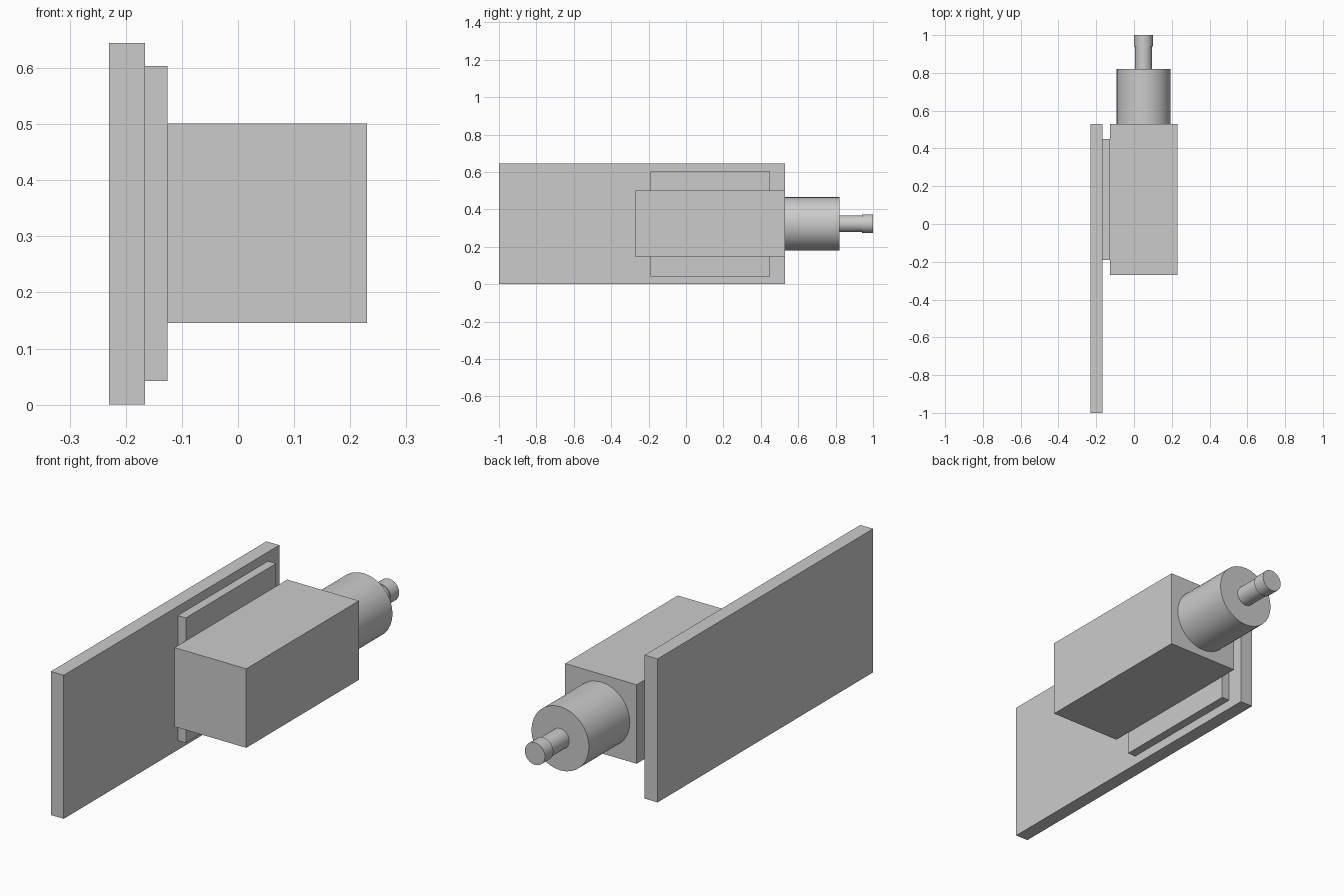
import bpy
import bmesh
from math import pi, cos, sin

cube = bpy.data.objects.get("Cube")
if cube:
    bpy.data.objects.remove(cube, do_unlink=True)

grey = bpy.data.materials.new("plain_grey")
grey.use_nodes = True
GREY = (0.6, 0.6, 0.6, 1)
grey.diffuse_color = GREY
grey.node_tree.nodes["Principled BSDF"].inputs["Base Color"].default_value = GREY

AXIS_X, AXIS_Z = 0.051, 0.323
SIDES = 32


def finish(bm, name):
    bmesh.ops.recalc_face_normals(bm, faces=bm.faces)
    mesh = bpy.data.meshes.new(name)
    bm.to_mesh(mesh)
    bm.free()
    mesh.materials.append(grey)
    obj = bpy.data.objects.new(name, mesh)
    bpy.context.collection.objects.link(obj)
    return obj


def box(name, xs, ys, zs):
    bm = bmesh.new()
    bmesh.ops.create_cube(bm, size=1)
    for v in bm.verts:
        for i, (lo, hi) in enumerate((xs, ys, zs)):
            v.co[i] = hi if v.co[i] > 0 else lo
    return finish(bm, name)


def turned(name, profile):
    """Capped solid of revolution about the motor axis; profile is (y, radius)."""
    bm = bmesh.new()
    rings = []
    for y, r in profile:
        angles = [2 * pi * i / SIDES for i in range(SIDES)]
        rings.append([bm.verts.new((AXIS_X + r * cos(a), y, AXIS_Z + r * sin(a)))
                      for a in angles])
    for a, b in zip(rings, rings[1:]):
        for i in range(SIDES):
            j = (i + 1) % SIDES
            bm.faces.new((a[i], a[j], b[j], b[i]))
    bm.faces.new(rings[0])
    bm.faces.new(rings[-1])
    obj = finish(bm, name)
    bpy.ops.object.select_all(action="DESELECT")
    obj.select_set(True)
    bpy.context.view_layer.objects.active = obj
    bpy.ops.object.shade_smooth_by_angle(angle=pi / 6)
    return obj


# Mounting side: tall back plate and thinner spacer plate
box("back_plate", (-0.23, -0.166), (-1.0, 0.53), (0.0, 0.645))
box("spacer_plate", (-0.166, -0.126), (-0.19, 0.45), (0.042, 0.604))

# Main housing block
box("housing", (-0.126, 0.23), (-0.27, 0.53), (0.146, 0.501))

# Round barrel, then the shaft with its slightly wider tip
turned("barrel", [(0.53, 0.143), (0.82, 0.143)])
turned("shaft", [(0.82, 0.045), (0.94, 0.045), (0.94, 0.05), (1.0, 0.05)])
